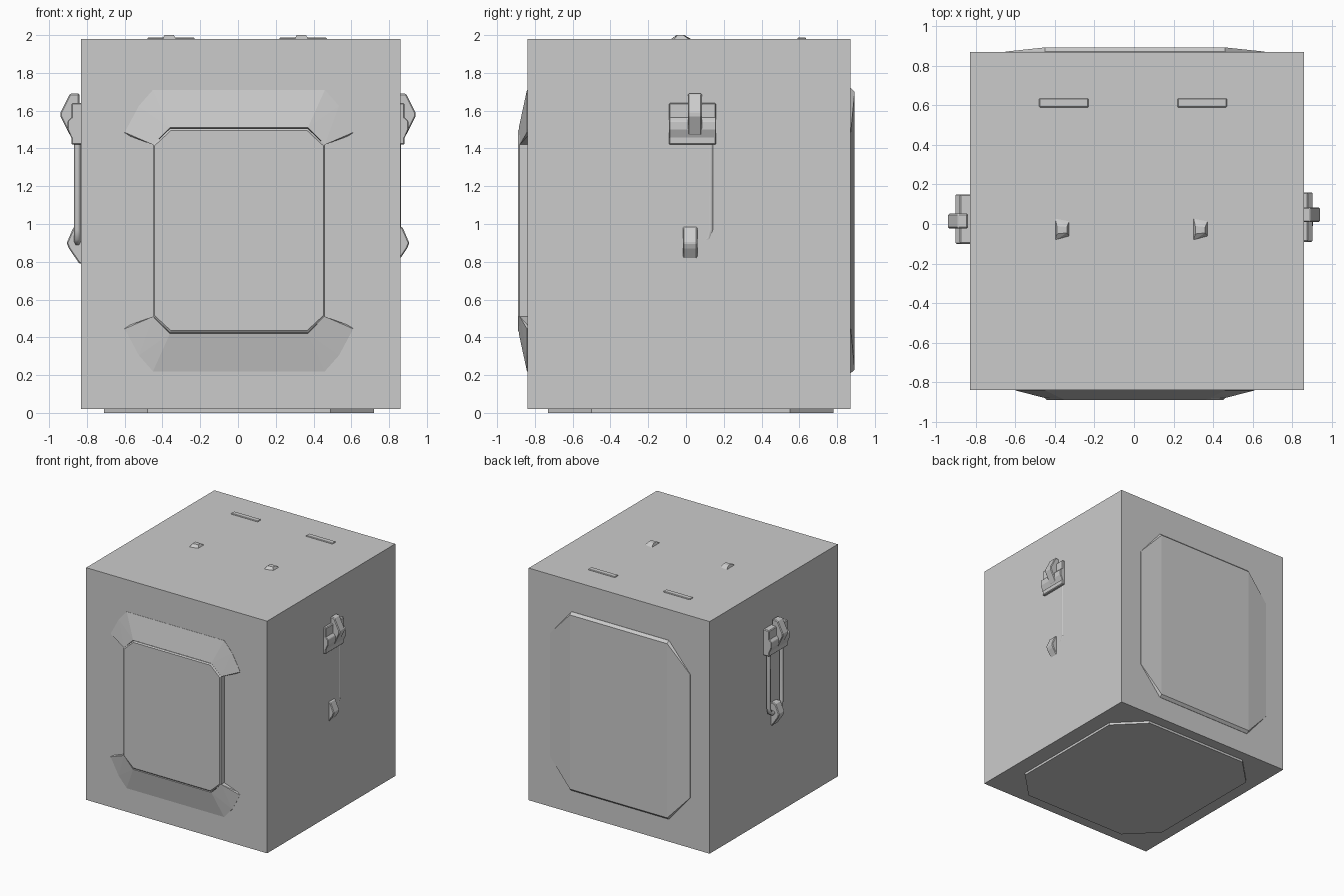
import bpy, bmesh
from mathutils import Vector

if "Cube" in bpy.data.objects:
    bpy.data.objects.remove(bpy.data.objects["Cube"])


def hull(name, pts, bevel=0.0):
    """Convex flat-faced part from a few corner points."""
    bm = bmesh.new()
    for p in pts:
        bm.verts.new(p)
    res = bmesh.ops.convex_hull(bm, input=bm.verts[:])
    junk = {v for v in res["geom_interior"] + res["geom_unused"]
            if isinstance(v, bmesh.types.BMVert)}
    bmesh.ops.delete(bm, geom=list(junk), context='VERTS')
    bmesh.ops.dissolve_limit(bm, angle_limit=0.01, verts=bm.verts[:], edges=bm.edges[:])
    bmesh.ops.recalc_face_normals(bm, faces=bm.faces[:])
    me = bpy.data.meshes.new(name)
    bm.to_mesh(me)
    bm.free()
    ob = bpy.data.objects.new(name, me)
    bpy.context.collection.objects.link(ob)
    if bevel:
        m = ob.modifiers.new("bevel", 'BEVEL')
        m.width = bevel
        m.segments = 1
    return ob


def box(name, x0, x1, y0, y1, z0, z1, bevel=0.0):
    return hull(name, [(x, y, z) for x in (x0, x1) for y in (y0, y1) for z in (z0, z1)], bevel)


def side_prism(name, side, profile, y0, y1, bevel=0.006):
    """Extrude an (outward, z) profile along y on the left or right side."""
    return hull(name, [(side * a, y, z) for a, z in profile for y in (y0, y1)], bevel)


# Crate body
box("body", -0.83, 0.86, -0.84, 0.87, 0.02, 1.98)

# Octagonal base plate
base = []
for z in (0, 0.03):
    for x, y in ((0.715, 0.525), (0.485, 0.755)):
        base += [(0.005 + sx * x, 0.025 + sy * y, z) for sx in (-1, 1) for sy in (-1, 1)]
hull("base_plate", base)

# Front and back panels are symmetric about x = 0.005, z = 0.965
CX, CZ = 0.005, 0.965


def sym(points):
    return [(CX + sx * x, y, CZ + sz * z)
            for x, y, z in points for sx in (-1, 1) for sz in (-1, 1)]


hull("back_panel", sym([(0.655, 0.86, 0.52), (0.455, 0.86, 0.755),
                        (0.655, 0.872, 0.52), (0.455, 0.872, 0.755),
                        (0.455, 0.893, 0.735)]))

hull("front_panel", sym([(0.455, -0.83, 0.455), (0.365, -0.83, 0.54),
                         (0.455, -0.882, 0.455), (0.365, -0.882, 0.54),
                         (0.447, -0.89, 0.449), (0.36, -0.89, 0.53)]))

# Sloped bars and corner wings around the front panel
for sz in (-1, 1):
    z = lambda v: CZ + sz * v
    hull("front_bar", [(CX + s * x, y, z(v)) for s in (-1, 1) for x, y, v in
                       ((0.455, -0.842, 0.745), (0.455, -0.83, 0.745),
                        (0.365, -0.885, 0.545), (0.365, -0.83, 0.54))])
    for sx in (-1, 1):
        hull("front_corner", [(CX + sx * x, y, z(v)) for x, y, v in
                              ((0.455, -0.842, 0.745), (0.53, -0.842, 0.66),
                               (0.605, -0.842, 0.52), (0.455, -0.88, 0.455),
                               (0.365, -0.885, 0.545), (0.455, -0.83, 0.745),
                               (0.53, -0.83, 0.66), (0.605, -0.83, 0.51),
                               (0.455, -0.83, 0.455), (0.365, -0.83, 0.54))])

# Lid details: rear slats and front knobs
for x in (-0.355, 0.345):
    box("lid_slat", x - 0.125, x + 0.125, 0.59, 0.635, 1.96, 1.987, 0.004)
for x in (-0.40, 0.30):
    hull("lid_knob", [(x, -0.085, 1.975), (x, 0.035, 1.975),
                      (x + 0.075, -0.065, 1.975), (x + 0.075, 0.02, 1.975),
                      (x + 0.01, -0.05, 2.0), (x + 0.01, -0.01, 2.0),
                      (x + 0.06, -0.045, 2.0), (x + 0.06, -0.015, 2.0)])


def ring(name, side, yc, outer, tilt):
    """U-shaped wire loop hanging from the latch bracket."""
    cu = bpy.data.curves.new(name, 'CURVE')
    cu.dimensions = '3D'
    cu.bevel_depth = 0.018
    cu.bevel_resolution = 1
    cu.use_fill_caps = True
    sp = cu.splines.new('POLY')
    path = [(-0.085, 1.5), (-0.085, 0.97), (-0.075, 0.925), (-0.045, 0.905),
            (0.045, 0.905), (0.075, 0.925), (0.085, 0.97), (0.085, 1.5)]
    sp.points.add(len(path) - 1)
    for p, (y, z) in zip(sp.points, path):
        p.co = (side * (outer + tilt * y), yc + y, z, 1)
    ob = bpy.data.objects.new(name, cu)
    bpy.context.collection.objects.link(ob)


# Latches on both sides: bracket, bulged band, hook, ring and lower catch
for side, yb, yh, yl in ((1, 0.035, 0.047, 0.022), (-1, 0.025, 0.015, 0.015)):
    side_prism("latch_bracket", side, [(0.82, 1.42), (0.882, 1.42), (0.882, 1.64), (0.82, 1.64)],
               yb - 0.125, yb + 0.125)
    side_prism("latch_band", side, [(0.85, 1.45), (0.882, 1.455), (0.902, 1.5),
                                    (0.902, 1.545), (0.882, 1.565), (0.85, 1.565)],
               yb - 0.125, yb + 0.125, 0.004)
    side_prism("latch_hook", side, [(0.84, 1.69), (0.89, 1.69), (0.94, 1.59),
                                    (0.94, 1.57), (0.89, 1.47), (0.84, 1.47)],
               yh - 0.037, yh + 0.037)
    side_prism("lower_catch", side, [(0.82, 0.985), (0.87, 0.985), (0.907, 0.9),
                                     (0.895, 0.87), (0.84, 0.79), (0.82, 0.79)],
               yl - 0.038, yl + 0.038)
ring("right_ring", 1, 0.045, 0.835, 0.14)
ring("left_ring", -1, 0.025, 0.85, 0.0)
